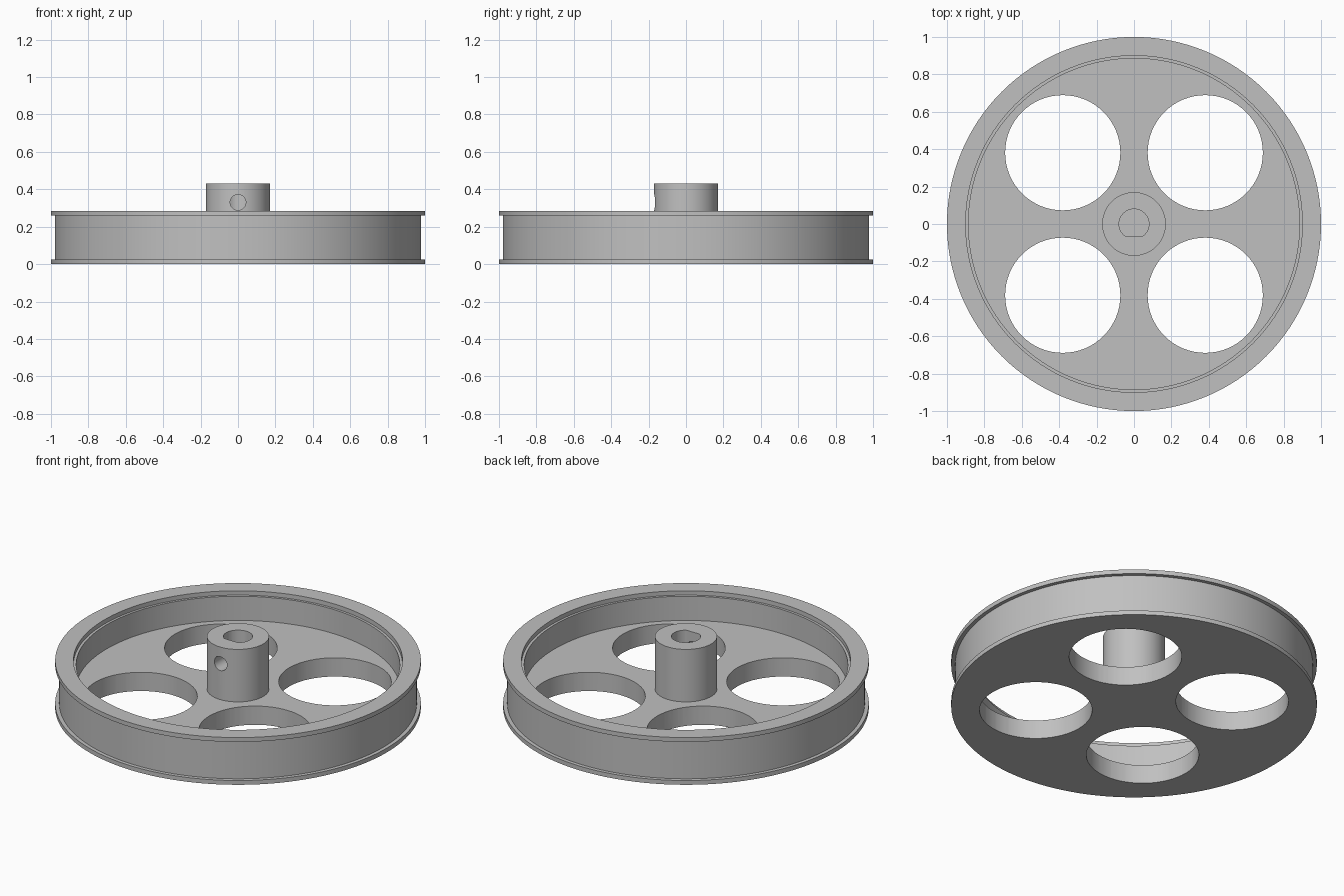
import bpy
import bmesh
from math import pi, radians
from mathutils import Matrix, Vector

cube = bpy.data.objects.get("Cube")
if cube:
    bpy.data.objects.remove(cube, do_unlink=True)

grey = bpy.data.materials.new("plain_grey")
grey.use_nodes = True
colour = (0.53, 0.53, 0.53, 1)
grey.diffuse_color = colour
grey.node_tree.nodes["Principled BSDF"].inputs["Base Color"].default_value = colour

TOP = 0.285      # top of the rim
FLANGE = 0.026   # flange thickness
WEB = 0.113      # top of the web
HUB_TOP = 0.43


def add_object(name, bm):
    mesh = bpy.data.meshes.new(name)
    bmesh.ops.recalc_face_normals(bm, faces=bm.faces)
    bm.to_mesh(mesh)
    bm.free()
    obj = bpy.data.objects.new(name, mesh)
    bpy.context.collection.objects.link(obj)
    mesh.materials.append(grey)
    return obj


def lathe(name, profile, steps):
    bm = bmesh.new()
    verts = [bm.verts.new((r, 0, z)) for r, z in profile]
    edges = [bm.edges.new(pair) for pair in zip(verts, verts[1:])]
    bmesh.ops.spin(bm, geom=verts + edges, cent=(0, 0, 0), axis=(0, 0, 1),
                   angle=2 * pi, steps=steps)
    bmesh.ops.remove_doubles(bm, verts=bm.verts, dist=0.0001)
    return add_object(name, bm)


def cylinder(name, radius, start, end, flat=None):
    """Cylinder between two points; flat limits how far it reaches to -y."""
    start, end = Vector(start), Vector(end)
    axis = end - start
    turn = axis.to_track_quat('Z', 'Y').to_matrix().to_4x4()
    bm = bmesh.new()
    bmesh.ops.create_cone(bm, cap_ends=True, segments=64, radius1=radius,
                          radius2=radius, depth=axis.length,
                          matrix=Matrix.Translation((start + end) / 2) @ turn)
    if flat is not None:
        for v in bm.verts:
            v.co.y = max(v.co.y, flat)
    return add_object(name, bm)


def cut(obj, cutter):
    cutter.hide_render = True
    mod = obj.modifiers.new("cut", 'BOOLEAN')
    mod.operation = 'DIFFERENCE'
    mod.solver = 'EXACT'
    mod.object = cutter
    bpy.context.view_layer.objects.active = obj
    bpy.ops.object.modifier_apply(modifier=mod.name)
    bpy.data.objects.remove(cutter, do_unlink=True)


# Wheel: flat web, rim with a shallow outer groove and a stepped inner lip
wheel = lathe("flanged_wheel", [
    (0, 0), (1, 0), (1, FLANGE), (0.978, FLANGE),
    (0.978, TOP - FLANGE), (1, TOP - FLANGE), (1, TOP), (0.9, TOP),
    (0.9, TOP - FLANGE), (0.885, TOP - FLANGE), (0.885, WEB), (0, WEB)], 128)

# Four round lightening holes
for sx in (-1, 1):
    for sy in (-1, 1):
        x, y = 0.381 * sx, 0.381 * sy
        cut(wheel, cylinder("hole_cutter", 0.308, (x, y, -0.1), (x, y, 0.2)))

# Hub with a D-shaped shaft bore and a set screw hole at the front
hub = lathe("hub", [(0, WEB), (0.17, WEB), (0.17, HUB_TOP), (0, HUB_TOP)], 64)
cut(hub, cylinder("bore_cutter", 0.08, (0, 0, 0), (0, 0, 0.6), flat=-0.066))
cut(hub, cylinder("screw_cutter", 0.042, (0, -0.3, 0.33), (0, 0, 0.33)))

# Smooth round walls with sharp rims
bpy.ops.object.select_all(action='DESELECT')
for obj in (wheel, hub):
    obj.select_set(True)
bpy.context.view_layer.objects.active = wheel
bpy.ops.object.shade_smooth_by_angle(angle=radians(30))
